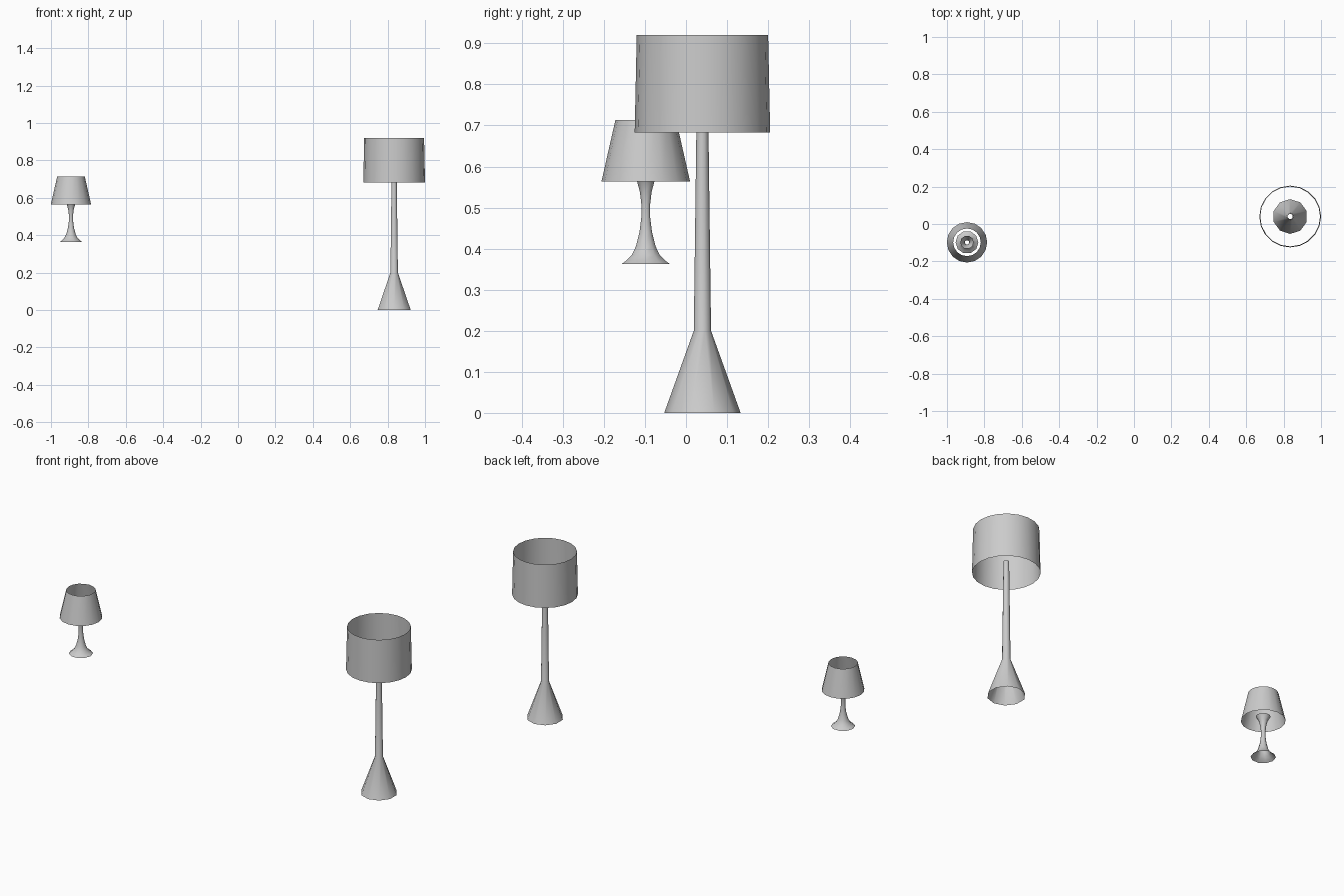
import bpy, bmesh, math

if "Cube" in bpy.data.objects:
    bpy.data.objects.remove(bpy.data.objects["Cube"])


def lathe(name, centre, profile, sides, turn=0.0, angle=50):
    """Open shell of revolution from (radius, z) pairs."""
    bm = bmesh.new()
    rings = []
    for r, z in profile:
        rings.append([bm.verts.new((r * math.cos(turn + math.tau * i / sides),
                                    r * math.sin(turn + math.tau * i / sides), z))
                      for i in range(sides)])
    for low, high in zip(rings, rings[1:]):
        for i in range(sides):
            j = (i + 1) % sides
            bm.faces.new((low[i], low[j], high[j], high[i]))
    mesh = bpy.data.meshes.new(name)
    bm.to_mesh(mesh)
    bm.free()
    ob = bpy.data.objects.new(name, mesh)
    ob.location = (centre[0], centre[1], 0)
    bpy.context.collection.objects.link(ob)
    bpy.ops.object.select_all(action='DESELECT')
    ob.select_set(True)
    bpy.context.view_layer.objects.active = ob
    bpy.ops.object.shade_smooth_by_angle(angle=math.radians(angle))
    return ob


# Tall lamp: conical foot with a slender stem, and a drum shade
tall = (0.835, 0.04)
lathe("tall_lamp_stand", tall,
      [(0.093, 0.0), (0.021, 0.2), (0.014, 0.745)], 10, math.pi / 2)
lathe("tall_lamp_shade", tall, [(0.165, 0.683), (0.16, 0.92)], 20)

# Small lamp: waisted pedestal flaring at both ends, and a tapered shade
small = (-0.893, -0.098)
lathe("small_lamp_stand", small,
      [(0.061, 0.363), (0.05, 0.371), (0.036, 0.384), (0.025, 0.406),
       (0.016, 0.44), (0.0115, 0.475), (0.0115, 0.51), (0.015, 0.538),
       (0.022, 0.563), (0.036, 0.587)], 10)
lathe("small_lamp_shade", small, [(0.108, 0.563), (0.074, 0.713)], 16)
